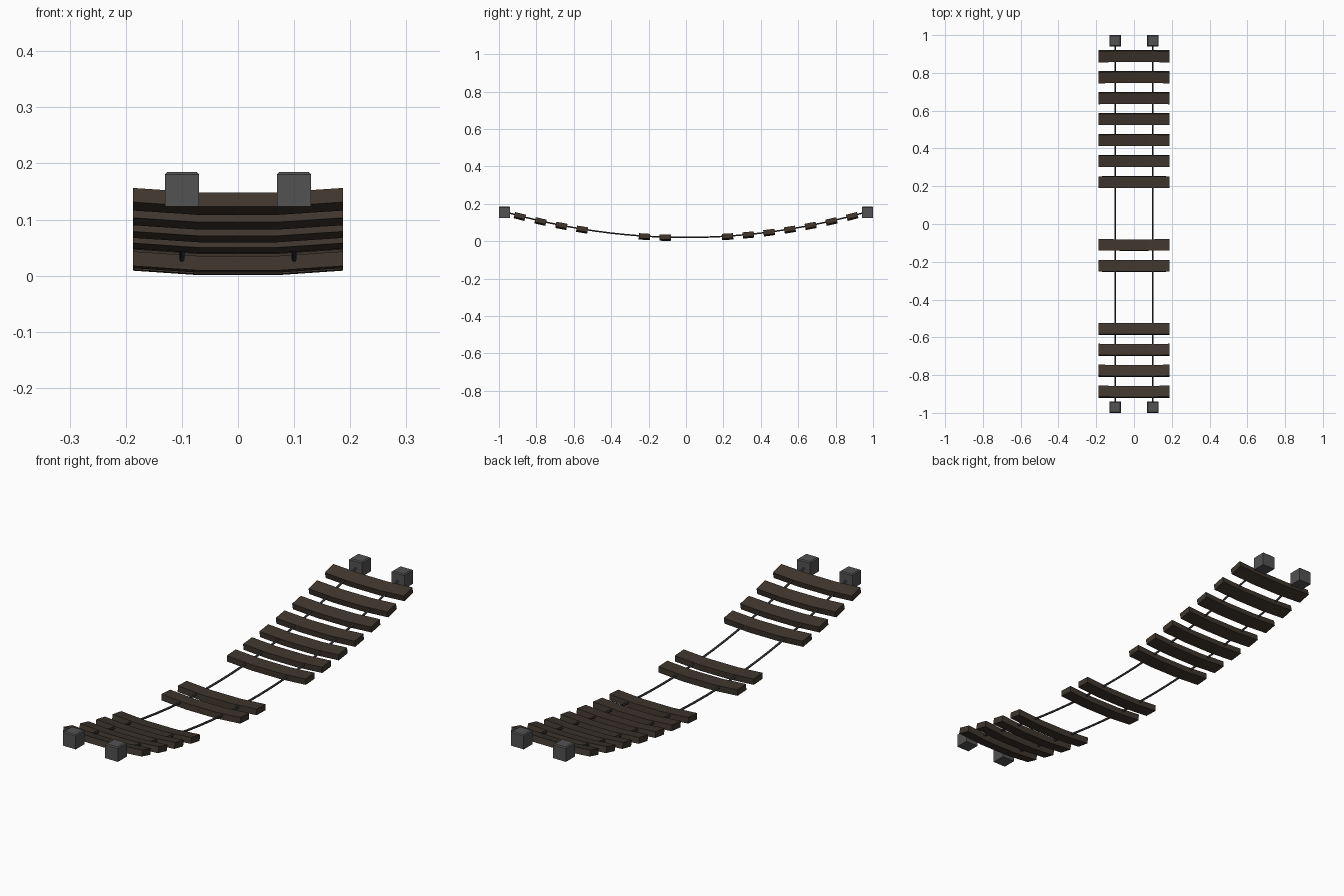
import bpy, bmesh, math
from mathutils import Matrix

cube = bpy.data.objects.get("Cube")
if cube:
    bpy.data.objects.remove(cube, do_unlink=True)


def material(name, rgb):
    mat = bpy.data.materials.new(name)
    mat.use_nodes = True
    mat.diffuse_color = (*rgb, 1)
    bsdf = next(n for n in mat.node_tree.nodes if n.type == 'BSDF_PRINCIPLED')
    bsdf.inputs["Base Color"].default_value = (*rgb, 1)
    return mat


wood = material("dark wood", (0.05, 0.037, 0.027))
stone = material("grey stone", (0.085, 0.085, 0.085))
rope_grey = material("dark rope", (0.035, 0.035, 0.036))


def sag(y):
    """Height of the hanging ropes."""
    return 0.02 + 0.146 * y * y


def add_mesh(name, bm, mat):
    bmesh.ops.recalc_face_normals(bm, faces=bm.faces[:])
    mesh = bpy.data.meshes.new(name)
    bm.to_mesh(mesh)
    bm.free()
    mesh.materials.append(mat)
    obj = bpy.data.objects.new(name, mesh)
    bpy.context.collection.objects.link(obj)
    return obj


# Bowed planks: a rectangular section lofted across the bridge
def plank(name, y):
    bm = bmesh.new()
    rings = []
    for x, rise in ((-0.187, 0.008), (-0.07, 0), (0.07, 0), (0.187, 0.008)):
        rings.append([bm.verts.new((x, dy, dz + rise)) for dy, dz in
                      ((-0.03, -0.02), (0.03, -0.02), (0.03, 0.006), (-0.03, 0.006))])
    for a, b in zip(rings, rings[1:]):
        for i in range(4):
            j = (i + 1) % 4
            bm.faces.new((a[i], a[j], b[j], b[i]))
    bm.faces.new(rings[0])
    bm.faces.new(rings[-1])
    obj = add_mesh(name, bm, wood)
    obj.location = (0, y, sag(y))
    obj.rotation_euler.x = math.atan(0.292 * y)


# Some planks have fallen out
missing = {7, 8, 11, 12}
for i in range(17):
    if i not in missing:
        plank(f"plank_{i + 1}", 0.888 - 0.111 * i)


# Anchor blocks with a shallow chamfered top
def anchor(name, x, y):
    bm = bmesh.new()
    bmesh.ops.create_cube(bm, size=1, matrix=Matrix.Diagonal((0.061, 0.06, 0.057, 1)))
    top = [f for f in bm.faces if f.normal.z > 0.9]
    bmesh.ops.inset_region(bm, faces=top, thickness=0.006, depth=0.004)
    add_mesh(name, bm, stone).location = (x, y, 0.152)


# Sagging rope swept along the bridge
def rope(name, x):
    curve = bpy.data.curves.new(name, 'CURVE')
    curve.dimensions = '3D'
    curve.bevel_depth = 0.0045
    curve.bevel_resolution = 1
    curve.use_fill_caps = True
    spline = curve.splines.new('POLY')
    steps = 24
    spline.points.add(steps)
    for i, p in enumerate(spline.points):
        y = 0.97 * (2 * i / steps - 1)
        p.co = (x, y, sag(y), 1)
    curve.materials.append(rope_grey)
    obj = bpy.data.objects.new(name, curve)
    bpy.context.collection.objects.link(obj)


for side, x in (("left", 0.1), ("right", -0.1)):
    rope(f"{side}_rope", x)
    anchor(f"{side}_front_anchor", x, -0.97)
    anchor(f"{side}_back_anchor", x, 0.97)
